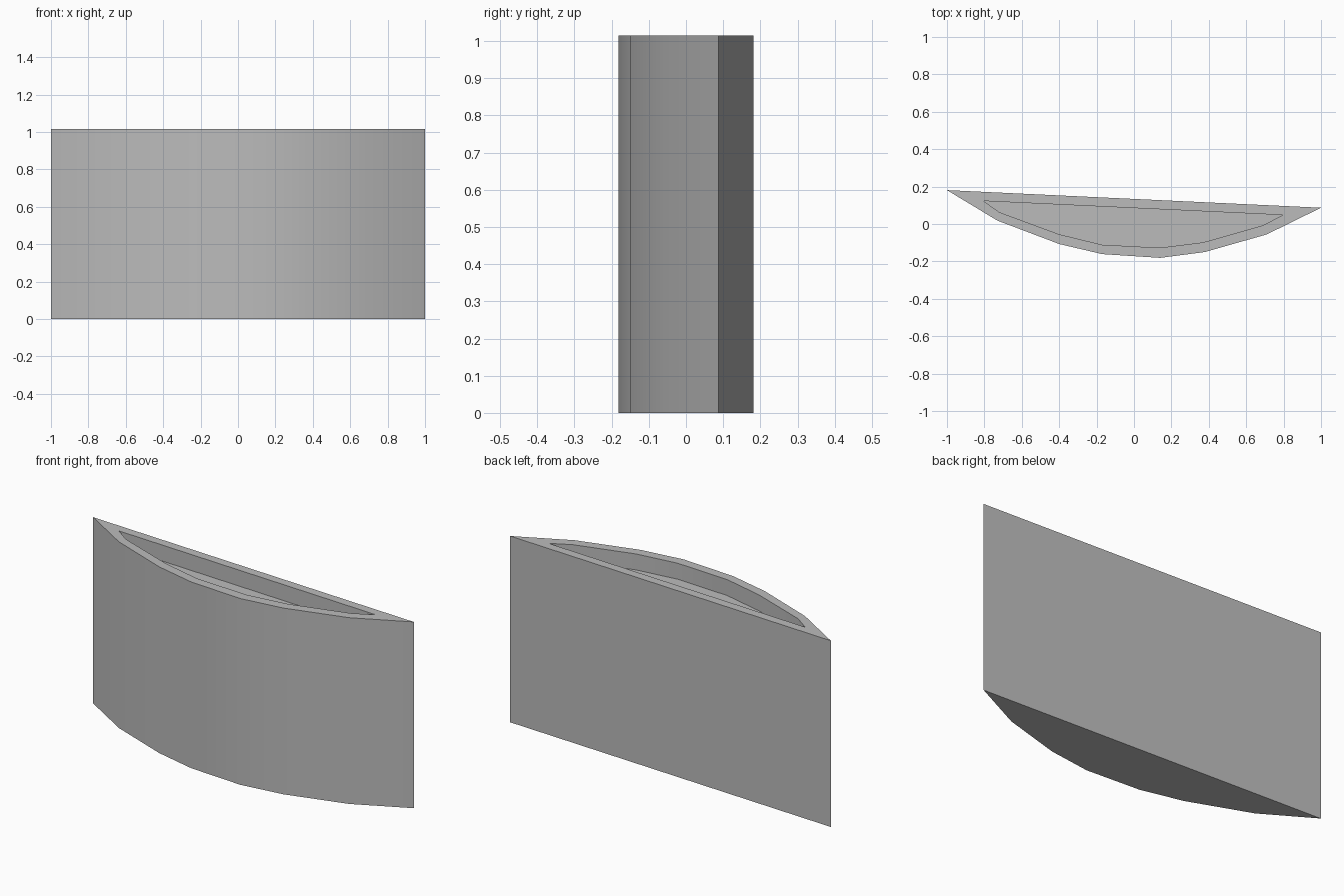
import bpy, bmesh, math

cube = bpy.data.objects.get("Cube")
if cube:
    bpy.data.objects.remove(cube, do_unlink=True)

HEIGHT, RECESS = 1.015, 0.087
# Plan outlines of the body and of the pocket in its top, left to right
OUTER = [(-1, .181), (-.73, .018), (-.40, -.107), (-.17, -.161),
         (.14, -.181), (.378, -.15), (.709, -.056), (1, .087)]
INNER = [(-.805, .123), (-.72, .063), (-.40, -.055), (-.17, -.111),
         (.14, -.127), (.37, -.098), (.69, -.007), (.795, .048)]

grey = bpy.data.materials.new("plain grey")
grey.use_nodes = True
colour = (0.5, 0.5, 0.5, 1)
grey.diffuse_color = colour
grey.node_tree.nodes["Principled BSDF"].inputs["Base Color"].default_value = colour

# Rings run from the base up the outside, over the rim and down the pocket
bm = bmesh.new()
rings = [[bm.verts.new((x, y, z)) for x, y in outline]
         for outline, z in ((OUTER, 0), (OUTER, HEIGHT),
                            (INNER, HEIGHT), (INNER, HEIGHT - RECESS))]
count = len(OUTER)
for low, high in zip(rings, rings[1:]):
    for i in range(count):
        j = (i + 1) % count
        bm.faces.new((low[i], low[j], high[j], high[i]))

# Closed base and pocket floor
bm.faces.new(rings[0][::-1])
bm.faces.new(rings[-1])
bmesh.ops.recalc_face_normals(bm, faces=bm.faces)

mesh = bpy.data.meshes.new("curved_planter")
bm.to_mesh(mesh)
bm.free()
mesh.materials.append(grey)
planter = bpy.data.objects.new("curved_planter", mesh)
bpy.context.collection.objects.link(planter)

# Smooth curved front with crisp rim and ends
bpy.ops.object.select_all(action='DESELECT')
planter.select_set(True)
bpy.context.view_layer.objects.active = planter
bpy.ops.object.shade_smooth_by_angle(angle=math.radians(30))
